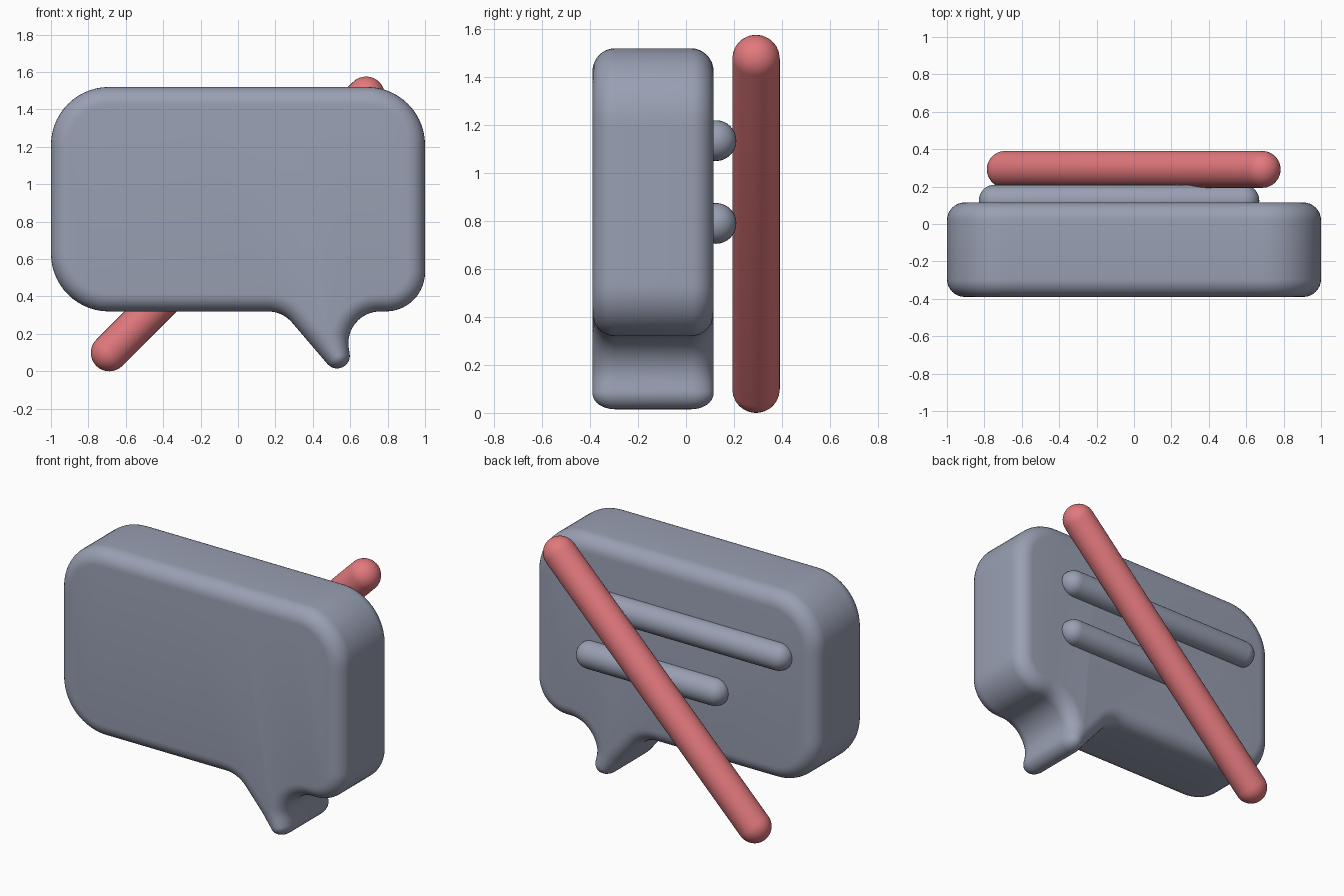
import bpy, bmesh, math
from mathutils import Vector

if "Cube" in bpy.data.objects:
    bpy.data.objects.remove(bpy.data.objects["Cube"])


def material(name, rgb):
    m = bpy.data.materials.new(name)
    m.diffuse_color = (*rgb, 1)
    m.use_nodes = True
    m.node_tree.nodes["Principled BSDF"].inputs["Base Color"].default_value = m.diffuse_color
    return m


GREY = material("blue_grey", (0.32, 0.35, 0.45))
RED = material("soft_red", (0.76, 0.19, 0.205))


def finish(name, bm, mat):
    bmesh.ops.recalc_face_normals(bm, faces=bm.faces)
    me = bpy.data.meshes.new(name)
    bm.to_mesh(me)
    bm.free()
    me.materials.append(mat)
    ob = bpy.data.objects.new(name, me)
    bpy.context.collection.objects.link(ob)
    bpy.ops.object.select_all(action='DESELECT')
    ob.select_set(True)
    bpy.context.view_layer.objects.active = ob
    bpy.ops.object.shade_smooth_by_angle(angle=math.radians(40))
    return ob


def arc(cx, cz, r, a0, a1, n=14):
    angles = [math.radians(a0 + (a1 - a0) * i / n) for i in range(n + 1)]
    return [Vector((cx + r * math.cos(a), cz + r * math.sin(a))) for a in angles]


def densify(pts, step=0.03):
    out = []
    for i, p in enumerate(pts):
        q = pts[(i + 1) % len(pts)]
        n = max(1, round((q - p).length / step))
        out += [p.lerp(q, k / n) for k in range(n)]
    return out


# Speech bubble outline, counter-clockwise, with the curved tail at the bottom
outline = densify(
    arc(-0.69, 0.63, 0.31, 180, 270)
    + arc(0.16, 0.15, 0.17, 90, 41, 8)
    + arc(0.53, 0.083, 0.068, 221, 370, 12)
    + arc(0.76, 0.15, 0.17, 187, 90)
    + arc(0.79, 0.53, 0.21, 270, 360)
    + arc(0.69, 1.21, 0.31, 0, 90)
    + arc(-0.69, 1.21, 0.31, 90, 180))


def rounded_slab(name, pts, y0, y1, bevel, mat, steps=8):
    # Inward normals, and the deepest inset each point allows
    n = len(pts)
    normals, depth = [], []
    for i, p in enumerate(pts):
        t = (pts[(i + 1) % n] - pts[i - 1]).normalized()
        nor = Vector((-t.y, t.x))
        limit = bevel
        for q in pts:
            d = q - p
            if d.length > 1e-4 and nor.dot(d) > 1e-5:
                limit = min(limit, 0.96 * d.length_squared / (2 * nor.dot(d)))
        normals.append(nor)
        depth.append(limit)
    # Quarter-round rims joined by the straight side wall
    quarter = [math.pi / 2 * k / steps for k in range(steps + 1)]
    levels = [(y0 + bevel * (1 - math.sin(a)), 1 - math.cos(a)) for a in reversed(quarter)]
    levels += [(y1 - bevel * (1 - math.sin(a)), 1 - math.cos(a)) for a in quarter]
    bm = bmesh.new()
    rings = []
    for y, f in levels:
        ring = []
        for p, nor, d in zip(pts, normals, depth):
            v = p + nor * d * f
            ring.append(bm.verts.new((v.x, y, v.y)))
        rings.append(ring)
    for a, b in zip(rings, rings[1:]):
        for i in range(n):
            j = (i + 1) % n
            bm.faces.new((a[i], a[j], b[j], b[i]))
    bm.faces.new(rings[0])
    bm.faces.new(rings[-1])
    return finish(name, bm, mat)


def capsule(name, a, b, r, mat, seg=32, half=8):
    # Sphere whose upper half is pushed out along the axis
    a, b = Vector(a), Vector(b)
    axis = b - a
    rot = Vector((0, 0, 1)).rotation_difference(axis).to_matrix()
    profile = []
    for end, start in ((0, -90), (axis.length, 0)):
        for k in range(half + 1):
            t = math.radians(start + 90 * k / half)
            profile.append((r * math.cos(t), end + r * math.sin(t)))
    profile = profile[1:-1]
    bm = bmesh.new()
    rings = [[bm.verts.new(a + rot @ Vector((
        rad * math.cos(math.tau * i / seg), rad * math.sin(math.tau * i / seg), h)))
        for i in range(seg)] for rad, h in profile]
    for lo, hi in zip(rings, rings[1:]):
        for i in range(seg):
            j = (i + 1) % seg
            bm.faces.new((lo[i], lo[j], hi[j], hi[i]))
    for ring, h in ((rings[0], -r), (rings[-1], axis.length + r)):
        pole = bm.verts.new(a + rot @ Vector((0, 0, h)))
        for i in range(seg):
            bm.faces.new((ring[i], ring[(i + 1) % seg], pole))
    return finish(name, bm, mat)


rounded_slab("speech_bubble", outline, -0.39, 0.115, 0.095, GREY)

# Two text bars on the back
capsule("upper_text_bar", (-0.745, 0.125, 1.135), (0.585, 0.125, 1.135), 0.085, GREY)
capsule("lower_text_bar", (-0.295, 0.125, 0.79), (0.585, 0.125, 0.79), 0.085, GREY)

# Diagonal strike-through rod behind the bubble
capsule("strike_rod", (-0.688, 0.292, 0.099), (0.685, 0.292, 1.477), 0.099, RED)
